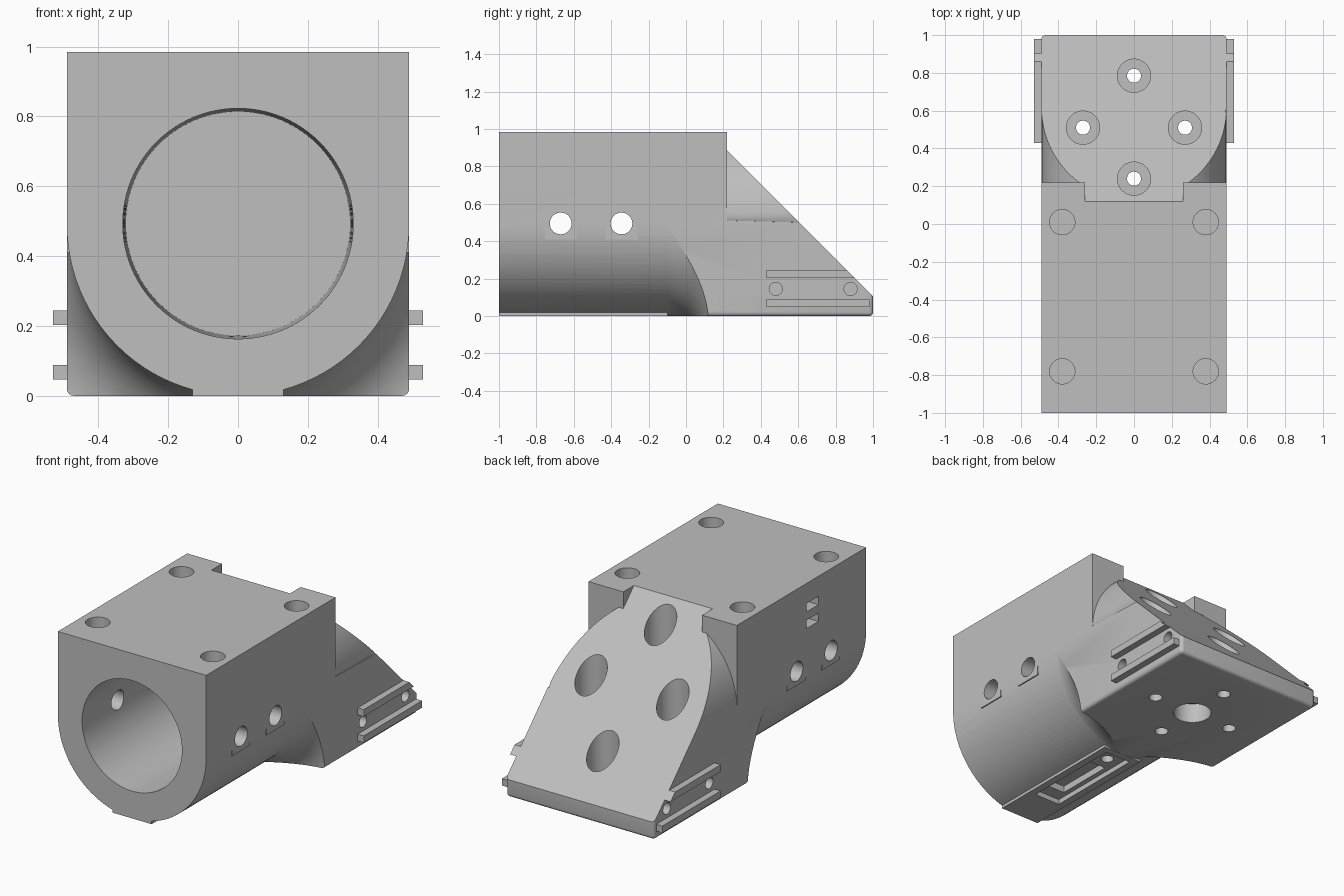
import bpy, bmesh, math
from mathutils import Matrix, Vector

cube = bpy.data.objects.get("Cube")
if cube:
    bpy.data.objects.remove(cube, do_unlink=True)

grey = bpy.data.materials.new("plain grey")
grey.use_nodes = True
GREY = (0.52, 0.52, 0.52, 1)
grey.diffuse_color = GREY
grey.node_tree.nodes["Principled BSDF"].inputs["Base Color"].default_value = GREY

W = 0.49          # half width and outer radius
FRONT, BLOCK_END = -1.0, 0.22
TOP = 0.985
SEG = 96


def finish(name, bm):
    bmesh.ops.recalc_face_normals(bm, faces=bm.faces)
    mesh = bpy.data.meshes.new(name)
    bm.to_mesh(mesh)
    bm.free()
    mesh.materials.append(grey)
    ob = bpy.data.objects.new(name, mesh)
    bpy.context.collection.objects.link(ob)
    return ob


def prism(name, pts, vec, bevel=None):
    """Extrude a closed 3D outline along a vector."""
    bm = bmesh.new()
    face = bm.faces.new([bm.verts.new(p) for p in pts])
    ext = bmesh.ops.extrude_face_region(bm, geom=[face])
    bmesh.ops.translate(bm, vec=vec, verts=[v for v in ext["geom"] if isinstance(v, bmesh.types.BMVert)])
    if bevel:
        edges = [e for e in bm.edges if bevel(e)]
        bmesh.ops.bevel(bm, geom=edges, offset=0.02, segments=4, profile=0.5, affect="EDGES")
    return finish(name, bm)


def box(name, x0, x1, y0, y1, z0, z1):
    return prism(name, [(x0, y0, z0), (x1, y0, z0), (x1, y1, z0), (x0, y1, z0)], (0, 0, z1 - z0))


def rod(name, start, end, r1, r2=None, seg=48):
    a, b = Vector(start), Vector(end)
    bm = bmesh.new()
    rot = Vector((0, 0, 1)).rotation_difference(b - a).to_matrix().to_4x4()
    bmesh.ops.create_cone(bm, cap_ends=True, segments=seg, radius1=r1, radius2=r2 or r1,
                          depth=(b - a).length, matrix=Matrix.Translation((a + b) / 2) @ rot)
    return finish(name, bm)


def combine(ob, other, op="DIFFERENCE", keep=False):
    mod = ob.modifiers.new("cut", "BOOLEAN")
    mod.operation, mod.object, mod.solver = op, other, "EXACT"
    bpy.context.view_layer.objects.active = ob
    bpy.ops.object.modifier_apply(modifier=mod.name)
    if not keep:
        bpy.data.objects.remove(other, do_unlink=True)


def half_circle(y, up):
    s = 1 if up else -1
    return [(W * math.cos(math.pi * i / 48), y, W + s * W * math.sin(math.pi * i / 48)) for i in range(49)]


def slope_cutter(half_width, y0):
    """Everything behind the 45 degree rear slope."""
    k = 1.105
    pts = [(-half_width, y0, k - y0), (-half_width, 1.3, k - 1.3), (-half_width, 1.3, 1.5), (-half_width, y0, 1.5)]
    return prism("slope_cutter", pts, (2 * half_width, 0, 0))


# Main block with rounded underside and a flat foot strip
block = prism("body", half_circle(FRONT, False) + [(-W, FRONT, TOP), (W, FRONT, TOP)],
              (0, BLOCK_END - FRONT, 0))
combine(block, box("foot", -0.13, 0.13, FRONT, -0.1, 0, 0.1), "UNION")
combine(block, slope_cutter(0.26, 0.08))


# Rear wedge: arched prism with softened lower edges, flaring out of the barrel
def soft_edge(e):
    a, b = (v.co for v in e.verts)
    low = a.z < 0.001 and b.z < 0.001 and max(a.y, b.y) > 0.9
    upright = min(a.y, b.y) > 0.99 and abs(a.x - b.x) < 0.001 and min(a.z, b.z) < 0.001
    return low or upright


wedge = prism("wedge", half_circle(-0.2, True) + [(-W, -0.2, 0), (W, -0.2, 0)], (0, 1.2, 0), soft_edge)
bm = bmesh.new()
F = 0.23
profile = [(0, -0.11)]
for i in range(17):
    a = math.pi / 2 * i / 16
    profile.append((W - 0.001 + F - F * math.cos(a), -0.11 + F * math.sin(a)))
profile += [(0.8, 0.12), (0.8, 1.2), (0, 1.2)]
verts = [bm.verts.new((r, y, W)) for r, y in profile]
edges = [bm.edges.new(pair) for pair in zip(verts, verts[1:])]
bmesh.ops.spin(bm, geom=verts + edges, cent=(0, 0, W), axis=(0, 1, 0), angle=math.tau, steps=SEG)
bmesh.ops.remove_doubles(bm, verts=bm.verts, dist=0.0001)
combine(wedge, finish("flare", bm), "INTERSECT")
combine(wedge, slope_cutter(0.7, -0.3))
combine(block, wedge, "UNION")

# Barrel bore, slightly tapered
combine(block, rod("bore", (0, FRONT - 0.001, 0.493), (0, 0, 0.493), 0.33, 0.321, SEG))

# Cross holes with small flat pads
for y in (-0.67, -0.345):
    for s in (-1, 1):
        x0, x1 = sorted((s * 0.44, s * W))
        combine(block, box("pad", x0, x1, y - 0.085, y + 0.085, 0.41, 0.52), "UNION")
    combine(block, rod("cross_hole", (-1, y, 0.495), (1, y, 0.495), 0.058))

# Blind holes in the top
for x in (-0.38, 0.38):
    for y in (0.01, -0.78):
        combine(block, rod("top_hole", (x, y, 0.65), (x, y, 1.2), 0.067))

# Counterbored holes through the slope, centre socket underneath
for x, y in ((0, 0.785), (-0.27, 0.51), (0.27, 0.51), (0, 0.24)):
    combine(block, rod("counterbore", (x, y, 0.1), (x, y, 1.2), 0.088))
    combine(block, rod("through_hole", (x, y, -0.1), (x, y, 0.2), 0.037))
combine(block, rod("socket", (0, 0.51, -0.1), (0, 0.51, 0.12), 0.106))

# Stepped recess and hole in the foot strip
combine(block, box("recess", -0.085, 0.085, -0.76, -0.14, -0.1, 0.03))
combine(block, box("deep_recess", -0.055, 0.055, -0.68, -0.32, -0.1, 0.07))
combine(block, rod("foot_hole", (0, -0.235, -0.1), (0, -0.235, 0.3), 0.035))

# Two tie slots on the right wall
for z in (0.84, 0.74):
    combine(block, box("tie_slot", -0.6, -0.37, -0.55, -0.435, z - 0.025, z + 0.025))

# Screw holes and rails on both sides of the wedge
parts = [block]
for s, side in ((-1, "right"), (1, "left")):
    for y in (0.48, 0.88):
        combine(block, rod("screw_hole", (s * 0.39, y, 0.145), (s * 0.6, y, 0.145), 0.035, seg=32))
    x0, x1 = sorted((s * 0.475, s * 0.53))
    upper = box(side + "_upper_rail", x0, x1, 0.43, 0.95, 0.203, 0.245)
    combine(upper, slope_cutter(0.7, 0.3))
    lower = box(side + "_lower_rail", x0, x1, 0.43, 0.98, 0.047, 0.088)
    parts += [upper, lower]

# Smooth curved surfaces, keep hard edges
bpy.ops.object.select_all(action="DESELECT")
for ob in parts:
    ob.select_set(True)
bpy.context.view_layer.objects.active = block
bpy.ops.object.shade_smooth_by_angle(angle=math.radians(30))
